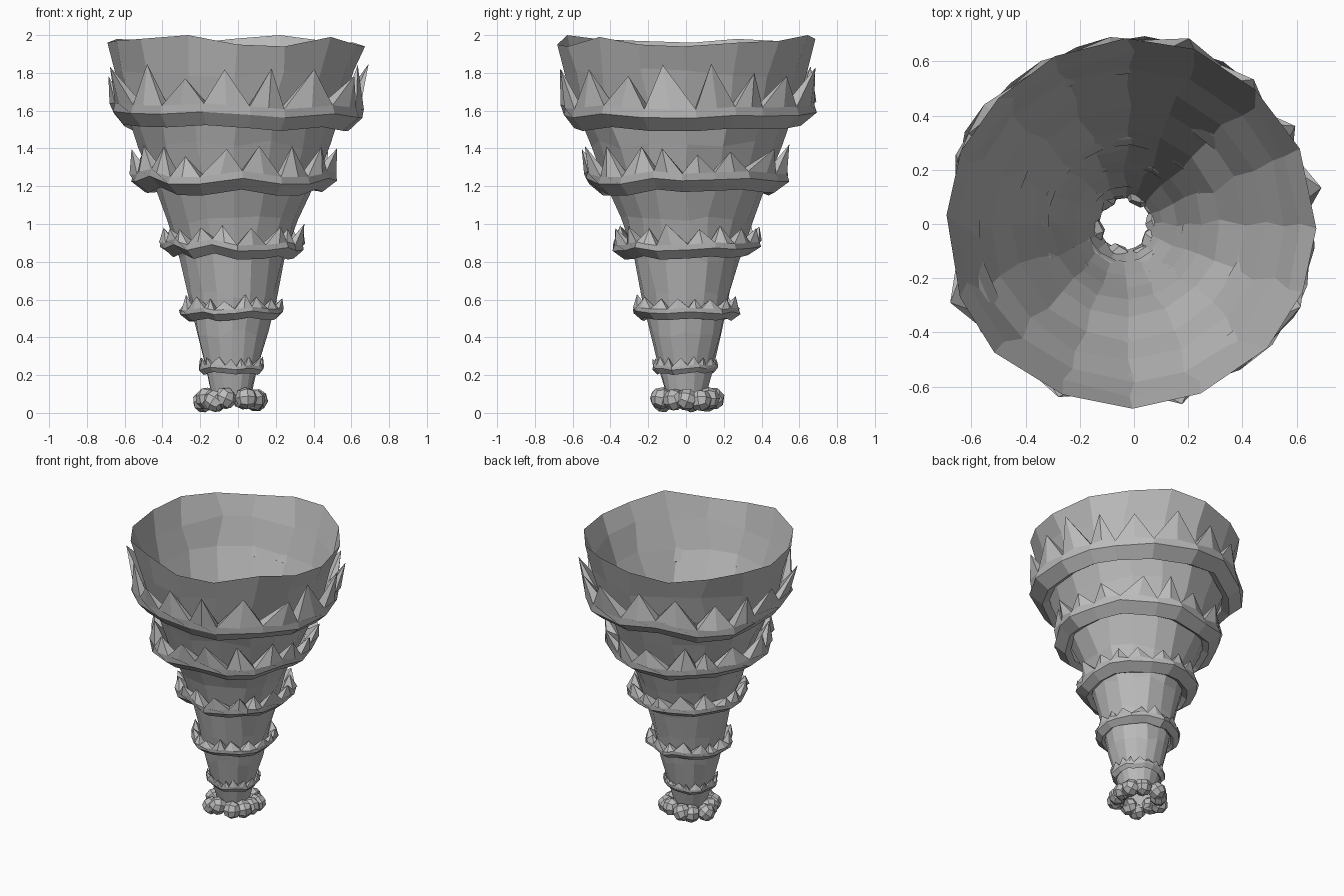
import bpy, bmesh, math, random
from mathutils import Matrix, Vector, Euler

if "Cube" in bpy.data.objects:
    bpy.data.objects.remove(bpy.data.objects["Cube"])

random.seed(11)
grey = bpy.data.materials.new("stone grey")
grey.diffuse_color = (0.5, 0.5, 0.5, 1)
grey.use_nodes = True
grey.node_tree.nodes["Principled BSDF"].inputs["Base Color"].default_value = grey.diffuse_color

# Wall outline: height, radius
PROFILE = [(0.05, 0.095), (0.22, 0.137), (0.42, 0.192), (0.62, 0.235), (0.82, 0.28), (1.02, 0.345),
           (1.22, 0.43), (1.42, 0.505), (1.62, 0.58), (1.8, 0.63), (1.97, 0.68)]
# Uneven heights of the top rim, counter-clockwise from +x
RIM = [1.94, 1.96, 1.97, 2.0, 1.98, 1.95, 1.97, 1.98,
       1.96, 1.97, 1.98, 2.0, 1.95, 1.94, 1.99, 1.95]


def wall_radius(z):
    for (z0, r0), (z1, r1) in zip(PROFILE, PROFILE[1:]):
        if z <= z1:
            return r0 + (r1 - r0) * (z - z0) / (z1 - z0)
    return PROFILE[-1][1]


def jitter(amount):
    return random.uniform(-amount, amount)


def polar(r, a, z):
    return Vector((-0.035 + 0.01 * z + r * math.cos(a), r * math.sin(a), z))


def finish(name, bm):
    mesh = bpy.data.meshes.new(name)
    bm.to_mesh(mesh)
    bm.free()
    mesh.materials.append(grey)
    obj = bpy.data.objects.new(name, mesh)
    bpy.context.collection.objects.link(obj)


def funnel():
    """Open, slightly crooked funnel wall."""
    bm = bmesh.new()
    n = len(RIM)
    rows = []
    for i, (z, r) in enumerate(PROFILE):
        top = i == len(PROFILE) - 1
        row = []
        for k in range(n):
            a = 2 * math.pi * k / n + jitter(0.05)
            h = RIM[k] if top else z + jitter(0.025)
            row.append(bm.verts.new(polar(r * (1 + jitter(0.015)), a, h)))
        rows.append(row)
    for low, high in zip(rows, rows[1:]):
        for k in range(n):
            j = (k + 1) % n
            bm.faces.new((low[k], low[j], high[j], high[k]))
    finish("funnel_wall", bm)


def thorn_collar(name, z, s, reach, height, n):
    """Collar with a slanted underside, a narrow band and a crown of ridged thorns."""
    bm = bmesh.new()
    rings = []
    for k in range(n):
        a = 2 * math.pi * (k + jitter(0.22)) / n
        dz = jitter(0.03 * s)
        r = wall_radius(z)
        out = reach * random.uniform(0.72, 1.05)
        section = [(r * 1.02, 0.01 * s), (r * 1.03 + out * 0.3, -0.02 * s),
                   (r + out, 0.05 * s), (r + out * 0.9, 0.095 * s),
                   (wall_radius(z + 0.1 * s) * 1.025, 0.1 * s)]
        rings.append([bm.verts.new(polar(q, a, z + h + dz)) for q, h in section])
    for k in range(n):
        p, q = rings[k], rings[(k + 1) % n]
        for i in (0, 1, 4):
            j = (i + 1) % 5
            bm.faces.new((p[i], q[i], q[j], p[j]))
        # Thorn with a front ridge, on the top of this segment
        mid = (p[3].co + q[3].co) / 2
        centre = Vector((-0.035 + 0.01 * z, 0, mid.z))
        outward = (mid - centre).normalized()
        front = bm.verts.new(mid + outward * reach * 0.22)
        bm.faces.new((p[2], q[2], q[3], front, p[3]))
        base = [p[3], front, q[3], q[4], p[4]]
        tip_z = z + height * random.uniform(0.76, 1.08)
        a = math.atan2(outward.y, outward.x) + jitter(0.35 / n * math.pi)
        tip_r = wall_radius(tip_z) * 1.02 + reach * random.uniform(0.02, 0.5)
        tip = bm.verts.new(polar(tip_r, a, tip_z))
        for i in range(5):
            bm.faces.new((base[i], base[(i + 1) % 5], tip))
    bmesh.ops.recalc_face_normals(bm, faces=bm.faces)
    finish(name, bm)


def foot_beads(n=11, radius=0.06):
    """Staggered ring of faceted beads around the bottom opening."""
    bm = bmesh.new()
    for k in range(n):
        a = 2 * math.pi * (k + jitter(0.2)) / n
        turn = Euler((jitter(3), jitter(3), jitter(3))).to_matrix().to_4x4()
        side = 0.008 if k % 2 else -0.008
        place = Matrix.Translation(polar(0.143 + side, a, 0.07 + jitter(0.009)))
        ball = bmesh.new()
        bmesh.ops.create_cube(ball, size=1)
        bmesh.ops.subdivide_edges(ball, edges=ball.edges[:], cuts=1, use_grid_fill=True)
        for v in ball.verts:
            v.co = place @ turn @ (v.co.normalized() * radius)
        # Copy the bead into the shared mesh
        copies = {v: bm.verts.new(v.co) for v in ball.verts}
        for f in ball.faces:
            bm.faces.new([copies[v] for v in f.verts])
        ball.free()
    finish("foot_beads", bm)


funnel()
# Height, scale, reach, thorn height, thorn count
COLLARS = [(1.54, 1.0, 0.14, 0.29, 17), (1.19, 0.85, 0.14, 0.22, 17), (0.84, 0.65, 0.11, 0.16, 17),
           (0.50, 0.5, 0.078, 0.12, 17), (0.215, 0.36, 0.042, 0.08, 17)]
for i, collar in enumerate(COLLARS):
    thorn_collar("thorn_collar_%d" % (i + 1), *collar)
foot_beads()
